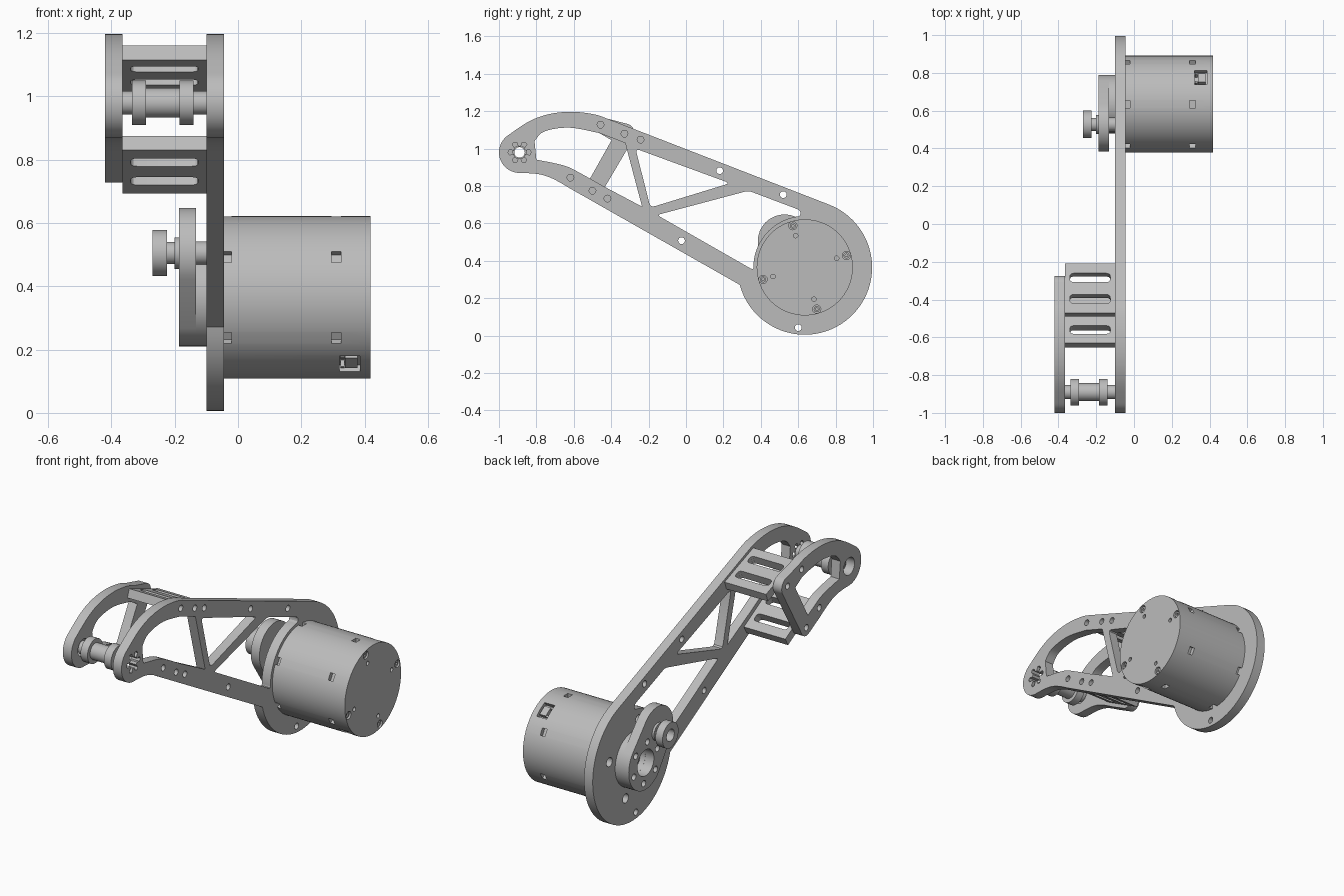
import bpy, bmesh
from math import sin, cos, pi, radians
from mathutils import Matrix, Vector

if "Cube" in bpy.data.objects:
    bpy.data.objects.remove(bpy.data.objects["Cube"])

grey = bpy.data.materials.new("plain grey")
grey.use_nodes = True
COL = (0.5, 0.5, 0.5, 1)
grey.diffuse_color = COL
grey.node_tree.nodes["Principled BSDF"].inputs["Base Color"].default_value = COL

# Profiles are drawn in the (y, z) plane and extruded along x
SIDE = Matrix(((0, 0, 1, 0), (1, 0, 0, 0), (0, 1, 0, 0), (0, 0, 0, 1)))


def arc(c, r, a0, a1, n=16):
    return [(c[0] + r * cos(radians(a0 + (a1 - a0) * i / n)),
             c[1] + r * sin(radians(a0 + (a1 - a0) * i / n))) for i in range(n + 1)]


def circle(c, r, n=24):
    return arc(c, r, 0, 360, n)[:-1]


def polar(c, r, a):
    return (c[0] + r * cos(radians(a)), c[1] + r * sin(radians(a)))


def smooth(pts, n=5):
    """Catmull-Rom curve through an open list of points."""
    p = [Vector(q) for q in [pts[0]] + pts + [pts[-1]]]
    out = []
    for a, b, c, d in zip(p, p[1:], p[2:], p[3:]):
        for i in range(n):
            t = i / n
            out.append(tuple(0.5 * (2 * b + (c - a) * t + (2 * a - 5 * b + 4 * c - d) * t * t
                                    + (3 * b - a - 3 * c + d) * t ** 3)))
    return out + [tuple(pts[-1])]


def fillet(pts, r=0.025):
    """Round every corner of a closed loop."""
    out = []
    for i, q in enumerate(pts):
        q, a, b = Vector(q), Vector(pts[i - 1]), Vector(pts[(i + 1) % len(pts)])
        s = q + (a - q).normalized() * min(r, 0.4 * (a - q).length)
        e = q + (b - q).normalized() * min(r, 0.4 * (b - q).length)
        out += [tuple(s * (1 - t) ** 2 + q * 2 * t * (1 - t) + e * t * t)
                for t in (0, 0.33, 0.67, 1)]
    return out


def prism(name, loops, x0, x1, matrix=SIDE):
    """Extrude an outline (first loop) with holes (other loops)."""
    cu = bpy.data.curves.new(name, "CURVE")
    cu.dimensions, cu.fill_mode, cu.extrude = "2D", "BOTH", (x1 - x0) / 2
    for loop in loops:
        sp = cu.splines.new("POLY")
        sp.points.add(len(loop) - 1)
        for p, q in zip(sp.points, loop):
            p.co = (q[0], q[1], 0, 1)
        sp.use_cyclic_u = True
    tmp = bpy.data.objects.new(name + "_curve", cu)
    bpy.context.collection.objects.link(tmp)
    dg = bpy.context.evaluated_depsgraph_get()
    me = bpy.data.meshes.new_from_object(tmp.evaluated_get(dg))
    bpy.data.objects.remove(tmp)
    me.transform(matrix @ Matrix.Translation((0, 0, (x0 + x1) / 2)))
    bm = bmesh.new()
    bm.from_mesh(me)
    bmesh.ops.remove_doubles(bm, verts=bm.verts, dist=1e-5)
    bmesh.ops.recalc_face_normals(bm, faces=bm.faces)
    bm.to_mesh(me)
    bm.free()
    me.materials.clear()
    me.materials.append(grey)
    ob = bpy.data.objects.new(name, me)
    bpy.context.collection.objects.link(ob)
    return ob


def shade(ob):
    bpy.ops.object.select_all(action="DESELECT")
    bpy.context.view_layer.objects.active = ob
    ob.select_set(True)
    bpy.ops.object.shade_smooth_by_angle(angle=radians(25))


def ring(name, c, r, x0, x1, inner=0):
    ob = prism(name, [circle(c, r, 48)] + ([circle(c, inner)] if inner else []), x0, x1)
    shade(ob)
    return ob


TIP, HUB, ARM = (-0.89, 0.98), (0.635, 0.365), (0.527, 0.505)
UPPER_BOLTS = [(-0.457, 1.128), (-0.329, 1.08), (-0.243, 1.048)]
LOWER_BOLTS = [(-0.618, 0.845), (-0.5, 0.775), (-0.42, 0.733)]
SCREW_ANGLES = [106, 16, -74, 196]

# Shared front end of both side plates
top_curve = smooth([polar(TIP, 0.11, 128), (-0.84, 1.145), (-0.73, 1.185),
                    (-0.607, 1.197), (-0.49, 1.183), (-0.42, 1.16)])
bottom_curve = smooth([(-0.62, 0.787), (-0.71, 0.838), (-0.79, 0.864), polar(TIP, 0.11, 265)])
tip_arc = arc(TIP, 0.11, 265, 128)[1:-1]
window_top = smooth([(-0.81, 1.04), (-0.757, 1.092), (-0.623, 1.112), (-0.463, 1.083)])
window_bottom = smooth([(-0.447, 0.802), (-0.56, 0.866), (-0.65, 0.909), (-0.8, 0.941)])

# Long main plate with truss windows
star = [polar(TIP, r, 60 * k + a) for k in range(6)
        for a, r in ((-18, 0.033), (-14, 0.056), (0, 0.062), (14, 0.056), (18, 0.033))]
windows = [
    window_top + [(-0.325, 1.03), (-0.235, 0.69)] + window_bottom,
    fillet([(-0.27, 1.0), (0.235, 0.815), (-0.19, 0.685)]),
    fillet([(0.334, 0.775), (0.612, 0.67)] + arc(HUB, 0.275, 95, 183)
           + [(-0.155, 0.645)], 0.02),
]
small_holes = [(0.18, 0.882), (0.52, 0.754), (-0.024, 0.508), (0.6, 0.043)]
outline = top_curve + arc(HUB, 0.36, 69, -165, 48) + bottom_curve + tip_arc
shade(prism("main_plate", [outline, star] + windows
            + [circle(p, 0.018, 16) for p in small_holes + UPPER_BOLTS + LOWER_BOLTS]
            + [circle(polar(HUB, 0.215, a), 0.026) for a in SCREW_ANGLES], -0.10, -0.045))

# Short outer plate
outline = (top_curve + arc(UPPER_BOLTS[1], 0.055, 69, -30)
           + arc(LOWER_BOLTS[1], 0.047, -30, -120) + bottom_curve + tip_arc)
window = window_top + [(-0.398, 1.045), (-0.516, 0.835)] + window_bottom[3:]
shade(prism("outer_plate", [outline, window, circle(TIP, 0.05)]
            + [circle(p, 0.018, 16) for p in UPPER_BOLTS[:2] + LOWER_BOLTS[:2]],
            -0.42, -0.365))

# Slotted spacer blocks between the plates
for name, mid, tilt in (("upper_spacer", UPPER_BOLTS[1], 20.5), ("lower_spacer", LOWER_BOLTS[1], 29.5)):
    s, c = sin(radians(tilt)), cos(radians(tilt))
    y, z = mid[0] - 0.02, mid[1] + 0.009
    frame = Matrix(((1, 0, 0, -0.2325), (0, c, s, y), (0, -s, c, z), (0, 0, 0, 1)))
    slots = [fillet([(-w, v - 0.025), (w, v - 0.025), (w, v + 0.025), (-w, v + 0.025)], 0.02)
             for v in (-0.06, 0.06) for w in (0.107,)]
    h, w = 0.14, 0.1325
    shade(prism(name, [[(-w, -h), (w, -h), (w, h), (-w, h)]] + slots, -0.025, 0.025, frame))

# Hollow axle with two flanges at the tip
ring("tip_axle", TIP, 0.037, -0.375, -0.10, 0.028)
ring("tip_sleeve", TIP, 0.047, -0.29, -0.185, 0.036)
for i, x in enumerate((-0.335, -0.185)):
    ring(f"tip_flange_{i + 1}", TIP, 0.07, x, x + 0.045, 0.036)

# Crank on the motor shaft, with its roller
ring("crank_hub", HUB, 0.155, -0.132, -0.10, 0.075)
lever = arc(ARM, 0.143, 42, 216, 24) + arc(HUB, 0.155, 219, 398, 24)
shade(prism("crank_lever", [lever, circle(HUB, 0.075, 32)]
            + [circle(polar(HUB, 0.115, 98.7 + 60 * k), 0.018, 16) for k in range(6)],
            -0.187, -0.132))
ring("roller_bolt", ARM, 0.037, -0.132, -0.10)
ring("roller_collar", ARM, 0.05, -0.2, -0.187)
ring("roller_neck", ARM, 0.035, -0.225, -0.2)
ring("roller_head", ARM, 0.073, -0.27, -0.225, 0.035)

# Motor can with vents, connector pockets and screw recesses cut out
motor = prism("motor", [circle(HUB, 0.257, 72)], -0.045, 0.418)
cutter_mesh = bpy.data.meshes.new("motor_cutter")
bm = bmesh.new()


def radial(x, r, a):
    return Matrix.Translation((x, *polar(HUB, r, a))) @ Matrix.Rotation(radians(a), 4, "X")


def cut_box(x, a, size, r=0.257):
    bmesh.ops.create_cube(bm, size=1, matrix=radial(x, r, a) @ Matrix.Diagonal((*size, 1)))


for k in range(6):
    cut_box(-0.04, 30 + 60 * k, (0.04, 0.05, 0.04))
    cut_box(0.31, 30 + 60 * k, (0.03, 0.05, 0.04))
for a in (56, 236):
    cut_box(0.353, a, (0.065, 0.06, 0.09))
for a in SCREW_ANGLES:
    for r, size in ((0.232, 0.022), (0.177, 0.012)):
        bmesh.ops.create_cone(bm, cap_ends=True, segments=20, radius1=size, radius2=size, depth=0.04,
                              matrix=radial(0.418, r, a) @ Matrix.Rotation(pi / 2, 4, "Y"))
bm.to_mesh(cutter_mesh)
bm.free()
cutter = bpy.data.objects.new("motor_cutter", cutter_mesh)
bpy.context.collection.objects.link(cutter)
mod = motor.modifiers.new("cuts", "BOOLEAN")
mod.object, mod.operation, mod.solver = cutter, "DIFFERENCE", "EXACT"
bpy.ops.object.select_all(action="DESELECT")
bpy.context.view_layer.objects.active = motor
motor.select_set(True)
bpy.ops.object.modifier_apply(modifier="cuts")
bpy.data.objects.remove(cutter)
shade(motor)


# Connector sockets and screw heads set into the recesses
def block(name, x, r, a, size):
    me = bpy.data.meshes.new(name)
    b = bmesh.new()
    bmesh.ops.create_cube(b, size=1, matrix=radial(x, r, a) @ Matrix.Diagonal((*size, 1)))
    b.to_mesh(me)
    b.free()
    me.materials.append(grey)
    bpy.context.collection.objects.link(bpy.data.objects.new(name, me))


for i, a in enumerate((56, 236)):
    block(f"socket_{i + 1}", 0.358, 0.235, a, (0.04, 0.03, 0.055))
    for side in (-1, 1):
        block(f"socket_pin_{i + 1}", 0.33, 0.235, a + side * 6, (0.012, 0.03, 0.012))
for i, a in enumerate(SCREW_ANGLES):
    ring(f"motor_screw_{i + 1}", polar(HUB, 0.232, a), 0.016, 0.39, 0.412, 0.007)
